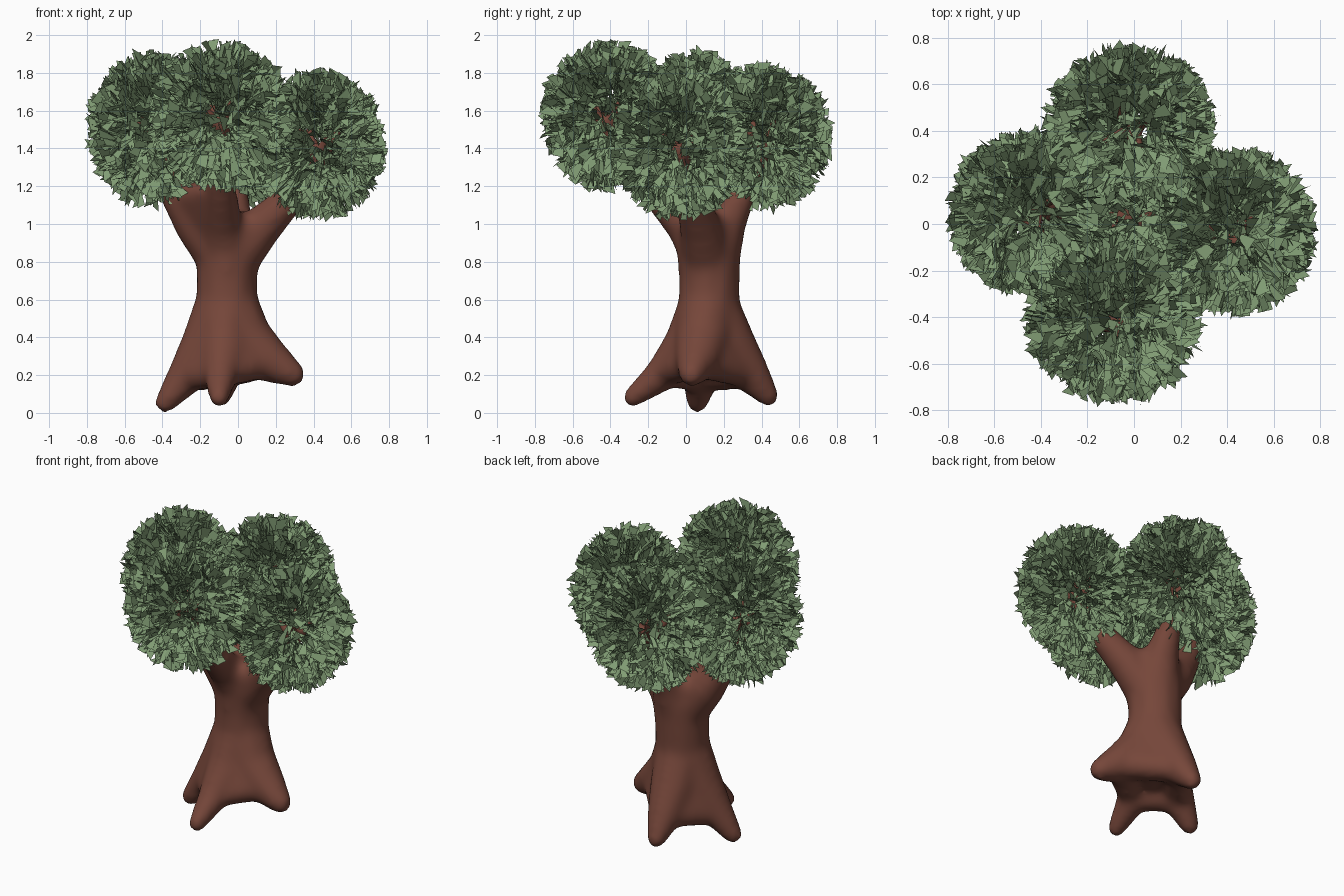
import bpy, bmesh, math, random
from mathutils import Vector

if "Cube" in bpy.data.objects:
    bpy.data.objects.remove(bpy.data.objects["Cube"])

random.seed(7)


def material(name, rgb):
    m = bpy.data.materials.new(name)
    m.diffuse_color = (*rgb, 1)
    m.use_nodes = True
    m.node_tree.nodes["Principled BSDF"].inputs["Base Color"].default_value = m.diffuse_color
    return m


bark = material("bark_brown", (0.18, 0.062, 0.042))
leaf = material("leaf_green", (0.22, 0.335, 0.175))


def make_object(name, bm, mat):
    me = bpy.data.meshes.new(name)
    bm.to_mesh(me)
    bm.free()
    me.materials.append(mat)
    ob = bpy.data.objects.new(name, me)
    bpy.context.collection.objects.link(ob)
    return ob


def ball_points(c, r, n=60):
    pts = []
    for i in range(n):
        z = 1 - (2 * i + 1) / n
        a = i * 2.39996
        s = math.sqrt(1 - z * z)
        pts.append(Vector(c) + r * Vector((s * math.cos(a), s * math.sin(a), z)))
    return pts


def hull(bm, balls, shrink=1.0):
    """Convex skin around (x, y, z, radius) balls."""
    vs = [bm.verts.new(p) for q in balls for p in ball_points(q[:3], q[3] * shrink)]
    bmesh.ops.convex_hull(bm, input=vs)


def limb(bm, path):
    """Chain of tapered capsules."""
    for a, b in zip(path, path[1:]):
        hull(bm, (a, b))


# Leaf clumps: centre, radii, blade count
clumps = {
    "left": ((-0.45, 0.05, 1.50), (0.35, 0.35, 0.415), 1700),
    "right": ((0.43, -0.03, 1.42), (0.35, 0.36, 0.395), 1700),
    "back": ((-0.02, 0.41, 1.46), (0.37, 0.36, 0.385), 1700),
    "front": ((-0.09, -0.41, 1.57), (0.38, 0.36, 0.395), 1700),
    "middle": ((0.0, 0.05, 1.43), (0.28, 0.28, 0.24), 500),
}

# Trunk with flared roots and forked branches, fused into one smooth body
bm = bmesh.new()
limb(bm, [(-0.06, 0.10, 0.33, 0.15), (-0.06, 0.12, 0.55, 0.165),
          (-0.06, 0.125, 0.72, 0.165), (-0.05, 0.12, 0.9, 0.175)])
roots = [  # left, front, right, back
    [(-0.06, 0.12, 0.60, 0.16), (-0.16, 0.10, 0.36, 0.145), (-0.28, 0.08, 0.19, 0.10), (-0.385, 0.06, 0.055, 0.06)],
    [(-0.06, 0.12, 0.58, 0.16), (-0.07, 0.03, 0.38, 0.14), (-0.09, -0.12, 0.21, 0.095), (-0.10, -0.285, 0.08, 0.055)],
    [(-0.05, 0.12, 0.58, 0.16), (0.03, 0.09, 0.40, 0.15), (0.16, 0.06, 0.28, 0.12), (0.29, 0.03, 0.205, 0.07)],
    [(-0.06, 0.12, 0.58, 0.16), (-0.07, 0.22, 0.38, 0.145), (-0.08, 0.34, 0.21, 0.105), (-0.09, 0.435, 0.09, 0.06)],
]
branches = {
    "left": [(-0.07, 0.12, 0.82, 0.15), (-0.21, 0.11, 0.99, 0.125), (-0.33, 0.09, 1.15, 0.085)],
    "front": [(-0.06, 0.10, 0.85, 0.14), (-0.08, 0.01, 0.98, 0.11), (-0.09, -0.16, 1.17, 0.085)],
    "right": [(-0.02, 0.11, 0.82, 0.14), (0.11, 0.08, 0.97, 0.115), (0.27, 0.03, 1.13, 0.085)],
    "back": [(-0.05, 0.14, 0.82, 0.15), (-0.03, 0.21, 1.0, 0.11), (-0.02, 0.29, 1.15, 0.08)],
}
for i, path in enumerate(roots):
    limb(bm, path)
    other = roots[(i + 1) % 4]
    hull(bm, path[:3] + other[:3], 0.82)      # webbing between neighbouring roots
names = list(branches)
for i, key in enumerate(names):
    path = branches[key]
    other = branches[names[(i + 1) % 4]]
    reach = 3 if key == "left" else 2
    hull(bm, path[:reach] + other[:reach], 0.8)  # webbing at the fork
    c = Vector(clumps[key][0])
    limb(bm, path + [(*(c - Vector((0, 0, 0.08))), 0.045)])
    # twigs inside the clump
    for k in range(4):
        a = k * math.pi / 2 + 0.5
        tip = c + Vector((0.12 * math.cos(a), 0.12 * math.sin(a), 0.08))
        limb(bm, [(*(c - Vector((0, 0, 0.1))), 0.04), (*tip, 0.028)])
bmesh.ops.recalc_face_normals(bm, faces=bm.faces[:])
trunk = make_object("trunk", bm, bark)
rm = trunk.modifiers.new("fuse", 'REMESH')
rm.mode = 'VOXEL'
rm.voxel_size = 0.02
rm.use_smooth_shade = True
sm = trunk.modifiers.new("soften", 'SMOOTH')
sm.factor = 0.5
sm.iterations = 18


def rand_dir():
    return Vector([random.gauss(0, 1) for _ in range(3)]).normalized()


# Foliage: wedge blades radiating from each clump centre, wide end outwards
facing = Vector((0.4, -0.75, -0.5))
for key, (c, rad, count) in clumps.items():
    c = Vector(c)
    bm = bmesh.new()

    def inside(p):
        """Pull a point back to the ragged clump surface if it pokes out."""
        q = Vector([(p[i] - c[i]) / rad[i] for i in range(3)])
        if q.length > 0.9:
            q *= random.uniform(0.88, 1.04) / q.length
        return c + Vector([q[i] * rad[i] for i in range(3)])

    for _ in range(count):
        d = rand_dir()
        base = c + Vector([d[i] * rad[i] for i in range(3)]) * random.uniform(0.35, 0.8)
        out = (d + rand_dir() * 0.6).normalized()
        side = out.cross(rand_dir()).normalized()
        if out.cross(side).dot(facing) < 0:
            side = -side
        tip = inside(base + out * random.uniform(0.12, 0.24))
        w = random.uniform(0.016, 0.036)
        slant = out * random.uniform(-0.02, 0.02)
        pts = [base - side * 0.006, base + side * 0.006,
               tip + side * w + slant, tip - side * w - slant]
        bm.faces.new([bm.verts.new(p) for p in reversed(pts)])
    make_object(key + "_foliage", bm, leaf)
